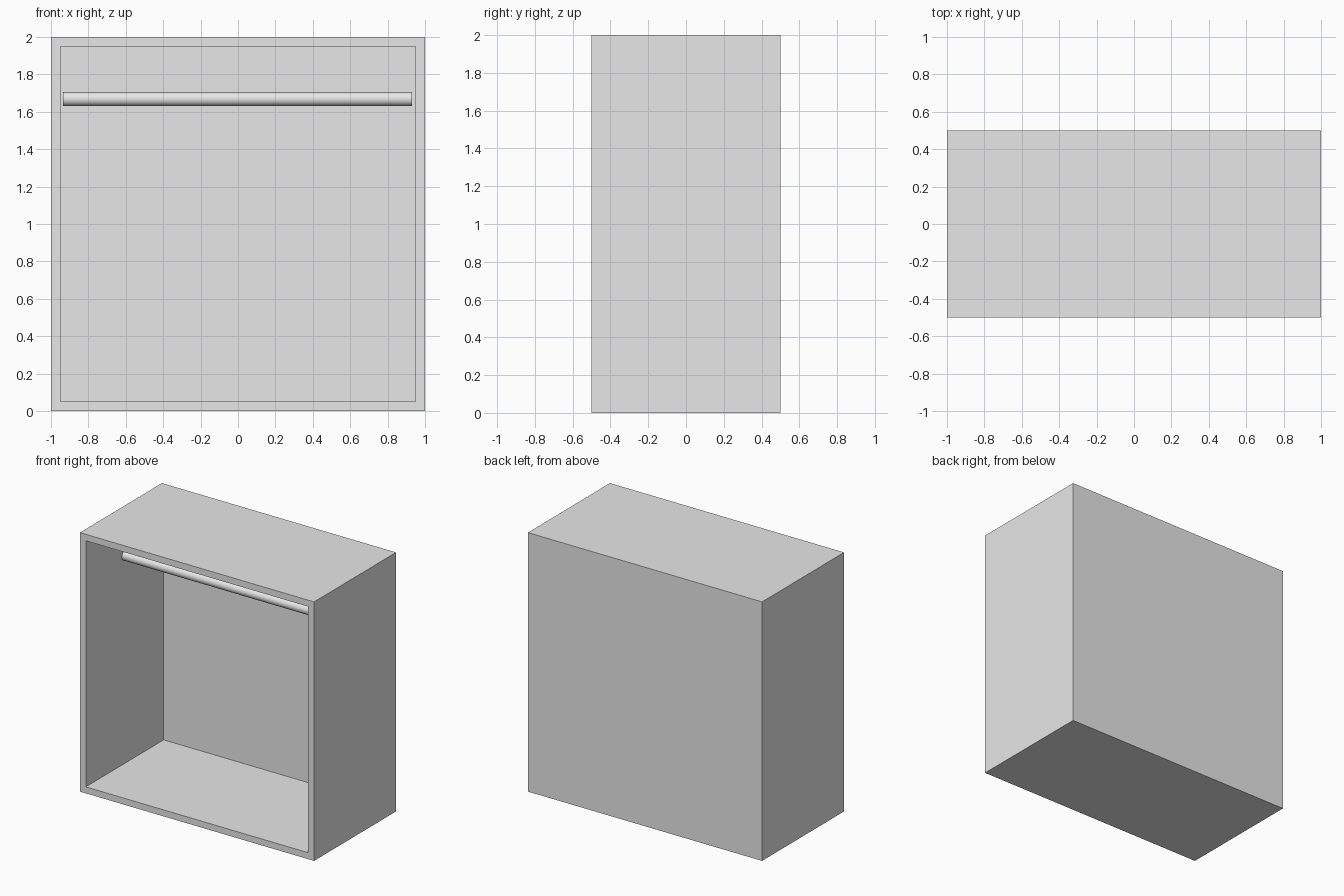
import bpy, bmesh, math

if "Cube" in bpy.data.objects:
    bpy.data.objects.remove(bpy.data.objects["Cube"])

WALL = 0.05

grey = bpy.data.materials.new("light grey")
grey.diffuse_color = (0.8, 0.8, 0.8, 1)
grey.use_nodes = True
grey.node_tree.nodes["Principled BSDF"].inputs["Base Color"].default_value = grey.diffuse_color

# Cabinet: one box whose front face is inset and pushed back to hollow it out
bm = bmesh.new()
bmesh.ops.create_cube(bm, size=1)
bmesh.ops.scale(bm, vec=(2, 1, 2), verts=bm.verts)
bmesh.ops.translate(bm, vec=(0, 0, 1), verts=bm.verts)
front = min(bm.faces, key=lambda f: f.calc_center_median().y)
bmesh.ops.inset_region(bm, faces=[front], thickness=WALL, use_even_offset=True)
opening = bmesh.ops.extrude_discrete_faces(bm, faces=[front])["faces"][0]
bmesh.ops.translate(bm, vec=(0, 1 - WALL, 0), verts=opening.verts)
bmesh.ops.recalc_face_normals(bm, faces=bm.faces)
mesh = bpy.data.meshes.new("cabinet")
bm.to_mesh(mesh)
bm.free()
mesh.materials.append(grey)
cabinet = bpy.data.objects.new("cabinet", mesh)
bpy.context.collection.objects.link(cabinet)

# Hanging rail across the upper part of the opening
bpy.ops.mesh.primitive_cylinder_add(vertices=32, radius=0.037, depth=1.866,
                                    location=(-0.003, -0.045, 1.668),
                                    rotation=(0, math.pi / 2, 0))
rail = bpy.context.object
rail.name = "hanging_rail"
rail.data.materials.append(grey)
bpy.ops.object.shade_smooth_by_angle(angle=math.radians(40))
